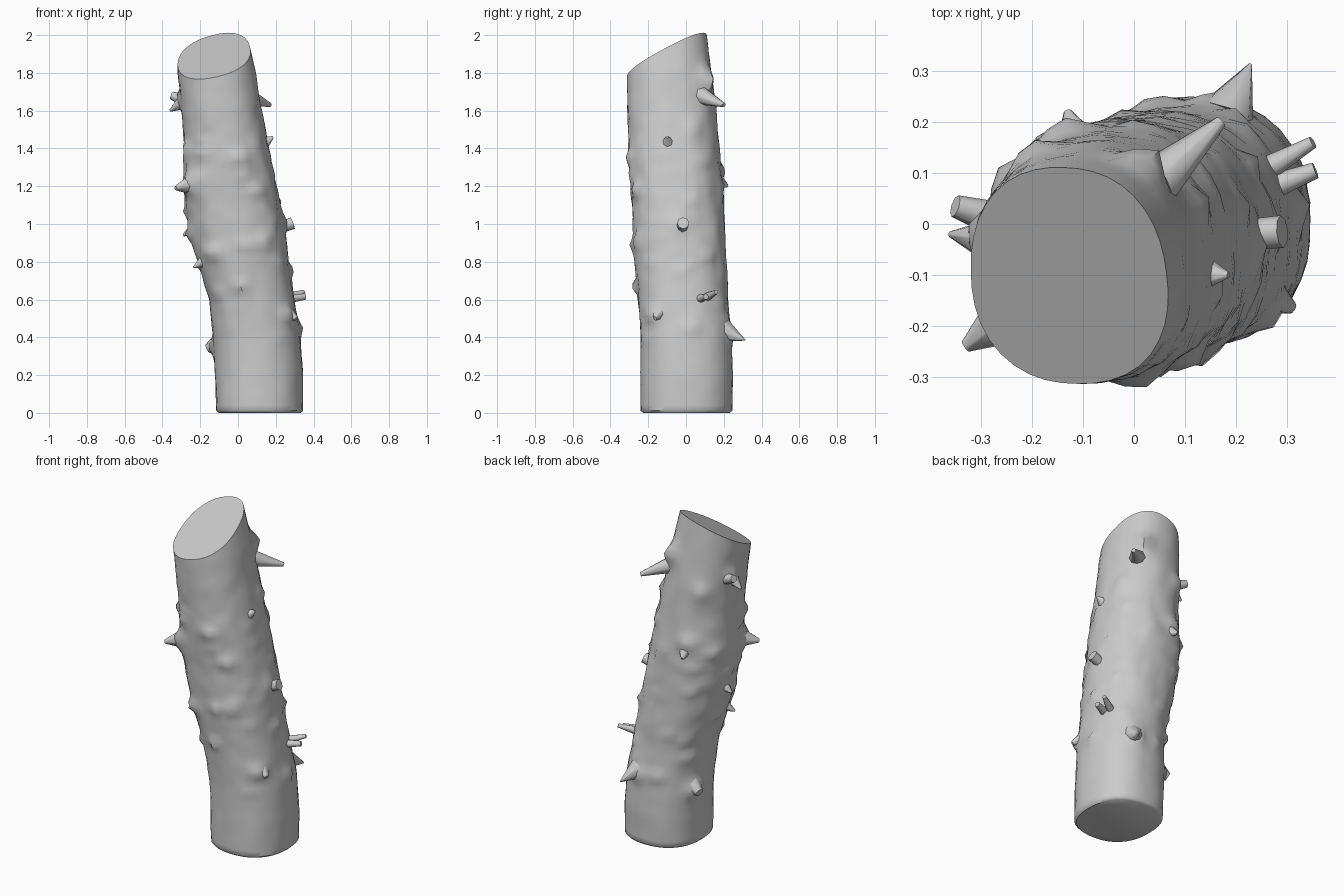
import bpy, bmesh, random
from math import sin, cos, pi, exp, radians, atan2
from mathutils import Vector, noise

if "Cube" in bpy.data.objects:
    bpy.data.objects.remove(bpy.data.objects["Cube"])

random.seed(4)
# Trunk profile: z, x min, x max, y min, y max
PROFILE = [
    (0.0, -.115, .345, -.24, .245), (0.2, -.122, .345, -.24, .25),
    (0.4, -.13, .33, -.24, .24), (0.6, -.155, .30, -.25, .222),
    (0.8, -.215, .268, -.272, .215), (1.0, -.26, .24, -.283, .205),
    (1.2, -.29, .205, -.29, .195), (1.4, -.285, .165, -.303, .175),
    (1.6, -.298, .125, -.31, .16), (1.8, -.318, .095, -.313, .135),
    (2.02, -.325, .045, -.313, .108)]
SIDES, RINGS, TOP = 40, 64, 1.885


def section(z):
    z = max(0, min(2.02, z))
    for a, b in zip(PROFILE, PROFILE[1:]):
        if z <= b[0]:
            t = (z - a[0]) / (b[0] - a[0])
            x0, x1, y0, y1 = [p + (q - p) * t for p, q in zip(a[1:], b[1:])]
            return (x0 + x1) / 2, (y0 + y1) / 2, (x1 - x0) / 2, (y1 - y0) / 2


def wall(z, ang, out=0.0):
    cx, cy, rx, ry = section(z)
    c, s = cos(ang), sin(ang)
    k = (abs(c) ** 2.3 + abs(s) ** 2.3) ** (-1 / 2.3)
    return Vector((cx + (rx * k + out) * c, cy + (ry * k + out) * s, z))


# Broad swellings in the bark: z, angle in degrees, height, width
SWELLS = [(1.2, 215, .045, .07), (.35, 160, .04, .06), (.52, -42, .035, .05),
          (1.68, 55, .05, .06), (1.66, 165, .03, .06), (.42, 72, .03, .06),
          (1.0, 0, .015, .06), (1.18, -58, .03, .05), (.67, -100, .03, .035),
          (1.35, -75, .03, .05), (.85, 235, .03, .05), (.95, 190, .03, .05),
          (.9, -62, .025, .05), (1.28, 110, .03, .06), (1.55, 120, .03, .05)]
# Smaller random bumps, densest around the middle
for i in range(75):
    SWELLS.append((random.triangular(.3, 1.68, 1.0), random.uniform(0, 360),
                   random.uniform(-.012, .024), random.uniform(.025, .045)))


def bark(z, ang):
    p = Vector((cos(ang) * 1.3, sin(ang) * 1.3, z * 1.6))
    mid = .35 + .65 * exp(-((z - 1.05) / .5) ** 2)
    d = .009 * mid * noise.noise(p * 3.5) + .007 * mid * noise.noise(p * 7)
    for sz, deg, h, w in SWELLS:
        da = (ang - radians(deg) + pi) % (2 * pi) - pi
        q = ((z - sz) ** 2 + (da * .24) ** 2) / w ** 2
        if q < 5:
            d += h * exp(-1.6 * q)
    return d * min(1, z / .1, max(0, (TOP - z) / .12) + .1)


# Trunk: stacked rings, bending upright, top sliced at an angle
bm = bmesh.new()
rings = []
for r in range(RINGS + 1):
    s = .012 + (TOP - .012) * r / RINGS
    tilt = max(0, min(1, (s - 1.35) / (TOP - 1.35)))
    ring = []
    for i in range(SIDES):
        a = 2 * pi * i / SIDES
        p = wall(s, a)
        z = s + tilt * (.24 * (p.x + .13) + .5 * (p.y + .10))
        ring.append(bm.verts.new(wall(z, a, bark(s, a))))
    rings.append(ring)
foot = [bm.verts.new(wall(0, 2 * pi * i / SIDES, -.012)) for i in range(SIDES)]
rings.insert(0, foot)
for lo, hi in zip(rings, rings[1:]):
    for i in range(SIDES):
        j = (i + 1) % SIDES
        bm.faces.new((lo[i], lo[j], hi[j], hi[i]))
bm.faces.new(rings[-1])
bm.faces.new(foot[::-1])


def finish(name, mesh_bm, angle):
    bmesh.ops.recalc_face_normals(mesh_bm, faces=mesh_bm.faces[:])
    me = bpy.data.meshes.new(name)
    mesh_bm.to_mesh(me)
    mesh_bm.free()
    ob = bpy.data.objects.new(name, me)
    bpy.context.collection.objects.link(ob)
    bpy.ops.object.select_all(action='DESELECT')
    ob.select_set(True)
    bpy.context.view_layer.objects.active = ob
    bpy.ops.object.shade_smooth_by_angle(angle=radians(angle))


finish("trunk", bm, 45)


# Twig stubs: tip position, drop of the root below the tip, root and tip radius
def stub(name, tip, drop, r_root, r_tip):
    tip = Vector(tip)
    zr = tip.z - drop
    cx, cy, _, _ = section(zr)
    root = wall(zr, atan2(tip.y - cy, tip.x - cx), -.02)
    axis = tip - root
    b = bmesh.new()
    bmesh.ops.create_cone(b, cap_ends=True, segments=8, radius1=r_root,
                          radius2=r_tip, depth=axis.length)
    rot = axis.to_track_quat('Z', 'Y')
    for v in b.verts:
        v.co = rot @ v.co + (root + tip) / 2
    finish(name, b, 60)


STUBS = [
    ((.29, -.015, 1.005), .025, .03, .032), ((.35, .16, .64), .03, .025, .012),
    ((.355, .105, .615), .01, .025, .016), ((.228, .313, .385), -.05, .06, .003),
    ((-.35, .035, 1.68), .03, .035, .022), ((-.36, -.02, 1.6), -.05, .045, .006),
    ((.185, -.1, 1.46), .03, .035, .006), ((.17, .2, 1.63), -.05, .05, .012),
    ((-.33, -.24, 1.19), -.02, .06, .012), ((-.16, .1, .34), -.03, .055, .025),
    ((.31, -.165, .5), -.03, .04, .012), ((-.13, .22, 1.2), -.03, .04, .008),
    ((-.235, -.14, .77), -.03, .035, .005), ((-.29, -.03, .94), -.03, .035, .006)]
for n, data in enumerate(STUBS):
    stub(f"twig_stub_{n + 1}", *data)
